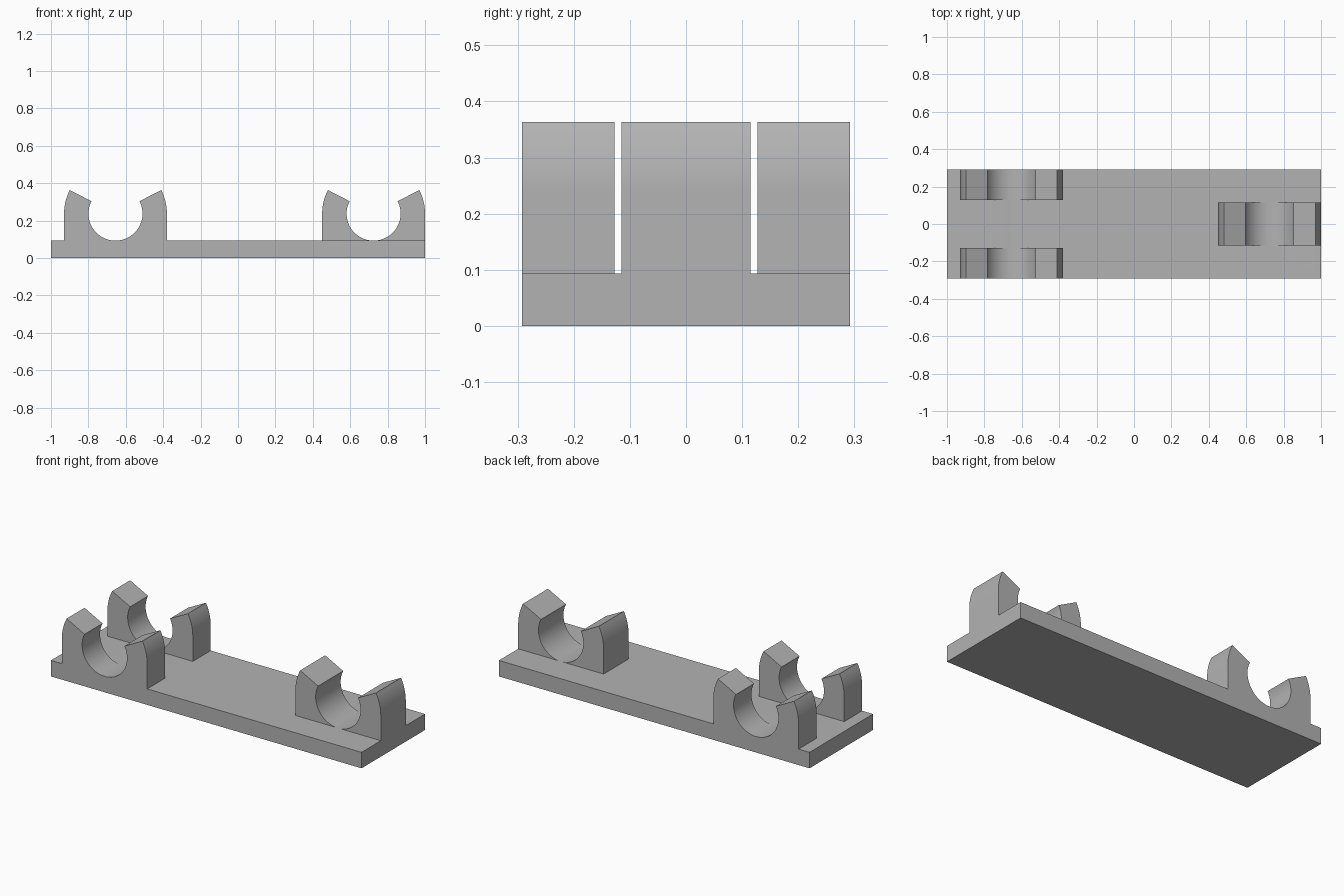
import bpy, bmesh
from math import sin, cos, radians

if "Cube" in bpy.data.objects:
    bpy.data.objects.remove(bpy.data.objects["Cube"], do_unlink=True)

HALF_DEPTH, BASE_TOP = 0.292, 0.093
CENTRE_Z, OUTER, INNER, MOUTH = 0.237, 0.275, 0.1445, 27.3

grey = bpy.data.materials.new("plain_grey")
grey.use_nodes = True
colour = (0.45, 0.45, 0.45, 1)
grey.diffuse_color = colour
grey.node_tree.nodes["Principled BSDF"].inputs["Base Color"].default_value = colour


def extrude_profile(name, profile, y0, y1):
    """Solid made by sweeping an x-z outline from y0 to y1."""
    bm = bmesh.new()
    face = bm.faces.new([bm.verts.new((x, y0, z)) for x, z in profile])
    swept = bmesh.ops.extrude_face_region(bm, geom=[face])["geom"]
    verts = [v for v in swept if isinstance(v, bmesh.types.BMVert)]
    bmesh.ops.translate(bm, verts=verts, vec=(0, y1 - y0, 0))
    bmesh.ops.recalc_face_normals(bm, faces=bm.faces)
    mesh = bpy.data.meshes.new(name)
    bm.to_mesh(mesh)
    bm.free()
    mesh.materials.append(grey)
    obj = bpy.data.objects.new(name, mesh)
    bpy.context.collection.objects.link(obj)
    return obj


def arc(cx, radius, start, end, steps):
    angles = [radians(start + (end - start) * i / steps) for i in range(steps + 1)]
    return [(cx + radius * cos(a), CENTRE_Z + radius * sin(a)) for a in angles]


def clip_profile(cx):
    """C-shaped clip: straight sides, rounded shoulders, round seat, radial lips."""
    foot = BASE_TOP / 2
    return ([(cx - OUTER, foot), (cx + OUTER, foot)]
            + arc(cx, OUTER, 0, MOUTH, 8)
            + arc(cx, INNER, MOUTH, -180 - MOUTH, 64)
            + arc(cx, OUTER, 180 - MOUTH, 180, 8))


# Base plate
base = extrude_profile("base_plate", [(-1, 0), (1, 0), (1, BASE_TOP), (-1, BASE_TOP)],
                       -HALF_DEPTH, HALF_DEPTH)

# Two outer clips at one end, a wider central clip at the other
clips = [extrude_profile("front_clip", clip_profile(-0.655), -HALF_DEPTH, -0.127),
         extrude_profile("back_clip", clip_profile(-0.655), 0.127, HALF_DEPTH),
         extrude_profile("middle_clip", clip_profile(1 - OUTER), -0.115, 0.115)]

# Fuse the clips into the plate
bpy.context.view_layer.objects.active = base
for clip in clips:
    union = base.modifiers.new("fuse_" + clip.name, "BOOLEAN")
    union.operation = "UNION"
    union.solver = "EXACT"
    union.object = clip
    bpy.ops.object.modifier_apply(modifier=union.name)
    bpy.data.objects.remove(clip, do_unlink=True)
base.name = "base_with_clips"

# Smooth curved seats and shoulders, crisp corners
bpy.ops.object.select_all(action="DESELECT")
base.select_set(True)
bpy.ops.object.shade_smooth_by_angle(angle=radians(25))
